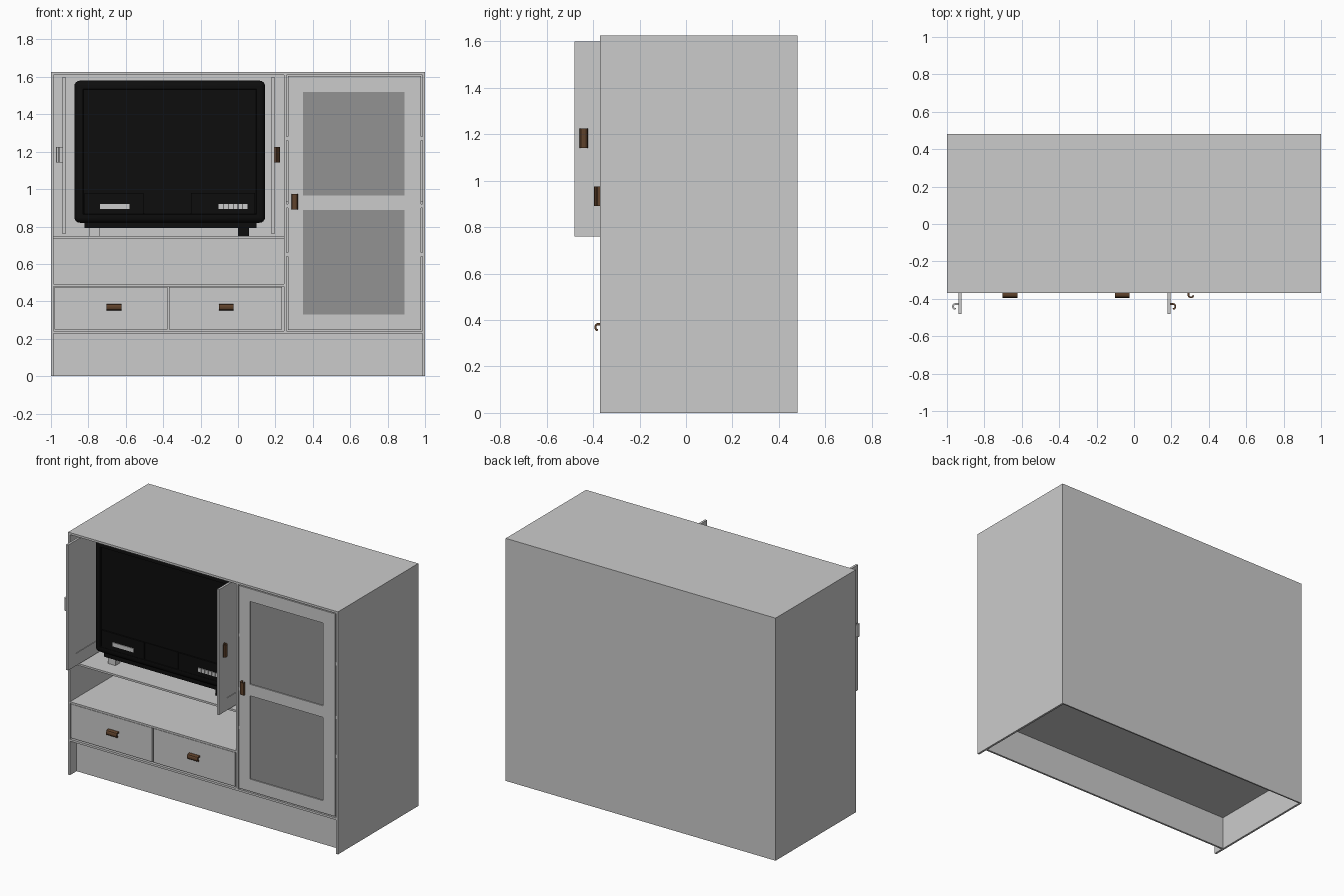
import bpy, bmesh, math
from mathutils import Vector

if "Cube" in bpy.data.objects:
    bpy.data.objects.remove(bpy.data.objects["Cube"])


def material(name, rgb):
    m = bpy.data.materials.new(name)
    m.diffuse_color = (*rgb, 1)
    m.use_nodes = True
    m.node_tree.nodes["Principled BSDF"].inputs["Base Color"].default_value = m.diffuse_color
    return m


GREY = material("cabinet grey", (0.6, 0.6, 0.6))
GLASS = material("dark glass grey", (0.29, 0.29, 0.29))
BLACK = material("set black", (0.004, 0.004, 0.004))
BROWN = material("handle brown", (0.115, 0.055, 0.025))


def finish(bm, name, mat):
    bmesh.ops.recalc_face_normals(bm, faces=bm.faces)
    me = bpy.data.meshes.new(name)
    bm.to_mesh(me)
    bm.free()
    me.materials.append(mat)
    ob = bpy.data.objects.new(name, me)
    bpy.context.collection.objects.link(ob)
    return ob


def add_box(bm, x0, x1, y0, y1, z0, z1, bevel=0, segments=3):
    verts = bmesh.ops.create_cube(bm, size=1)["verts"]
    for v in verts:
        v.co = Vector(((x0 + x1) / 2 + v.co.x * (x1 - x0),
                       (y0 + y1) / 2 + v.co.y * (y1 - y0),
                       (z0 + z1) / 2 + v.co.z * (z1 - z0)))
    if bevel:
        edges = list({e for v in verts for e in v.link_edges})
        bmesh.ops.bevel(bm, geom=edges, offset=bevel, segments=segments,
                        profile=0.5, affect='EDGES')


def boxes(name, mat, *specs, bevel=0):
    bm = bmesh.new()
    for s in specs:
        add_box(bm, *s, bevel=bevel)
    return finish(bm, name, mat)


F, B, T = -0.37, 0.48, 0.014   # front, back, board thickness

# carcass boards
boxes("left_side", GREY, (-1, -1 + T, F, B, 0, 1.625))
boxes("right_side", GREY, (1 - T, 1, F, B, 0, 1.625))
boxes("top_board", GREY, (-1 + T, 1 - T, F, B, 1.611, 1.625))
boxes("back_panel", GREY, (-1 + T, 1 - T, B - 0.01, B, 0, 1.611))
boxes("bottom_board", GREY, (-1 + T, 1 - T, F, B - 0.01, 0.227, 0.241))
boxes("kick_board", GREY, (-1 + T, 1 - T, -0.30, -0.287, 0, 0.227))
boxes("divider", GREY, (0.246, 0.26, F, B - 0.01, 0.241, 1.611))
boxes("set_shelf", GREY, (-1 + T, 0.246, -0.345, B - 0.01, 0.737, 0.75))
boxes("drawer_top_board", GREY, (-1 + T, 0.246, F, B - 0.01, 0.48, 0.492))
boxes("cupboard_shelf", GREY, (0.26, 1 - T, -0.30, B - 0.01, 0.92, 0.934))

# drawers
for side, x0, x1 in (("left", -0.982, -0.378), ("right", -0.37, 0.236)):
    boxes(side + "_drawer", GREY, (x0, x1, F + 0.002, F + 0.018, 0.25, 0.477),
          (x0 + 0.02, x1 - 0.02, F + 0.018, 0.4, 0.26, 0.45))

# glazed door with three rails
D0, D1 = F + 0.001, F + 0.019
boxes("glass_door_frame", GREY,
      (0.267, 0.347, D0, D1, 0.248, 1.605), (0.89, 0.978, D0, D1, 0.248, 1.605),
      (0.347, 0.89, D0, D1, 1.52, 1.605), (0.347, 0.89, D0, D1, 0.888, 0.965),
      (0.347, 0.89, D0, D1, 0.248, 0.33))
boxes("door_glass", GLASS, (0.34, 0.895, F + 0.008, F + 0.014, 0.32, 1.53))
boxes("door_hinges", GREY, *[(x, x + 0.008, F + 0.004, F + 0.016, z - 0.01, z + 0.01)
                             for x in (0.26, 0.978) for z in (0.65, 0.91, 1.27)])

# folded-back doors with recessed panels
for side, x in (("left", -0.938), ("right", 0.18)):
    a, b = x, x + 0.015
    boxes(side + "_open_door", GREY,
          (a, b, -0.48, -0.396, 0.76, 1.6), (a, b, 0.045, 0.13, 0.76, 1.6),
          (a, b, -0.396, 0.045, 1.518, 1.6), (a, b, -0.396, 0.045, 0.76, 0.842),
          (a + 0.004, b - 0.004, -0.396, 0.045, 0.842, 1.518))

# hooked handles: profile as (distance from surface, distance along surface)
HOOK = [(0, 0.035), (0.015, 0.035), (0.024, 0.031), (0.028, 0.023), (0.029, 0.014),
        (0.026, 0.005), (0.019, 0), (0.012, 0.003), (0.011, 0.009), (0.016, 0.009),
        (0.020, 0.013), (0.020, 0.020), (0.016, 0.025), (0, 0.025)]


def handle(name, mat, origin, out, along, axis, length):
    o, out, along, axis = map(Vector, (origin, out, along, axis))
    bm = bmesh.new()
    vs = [bm.verts.new(o + out * p + along * q - axis * length / 2) for p, q in HOOK]
    f = bm.faces.new(vs)
    ext = bmesh.ops.extrude_face_region(bm, geom=[f])
    for v in ext["geom"]:
        if isinstance(v, bmesh.types.BMVert):
            v.co += axis * length
    finish(bm, name, mat)


for side, x in (("left", -0.663), ("right", -0.063)):
    handle(side + "_drawer_handle", BROWN, (x, F + 0.002, 0.352),
           (0, -0.92, 0), (0, 0, 1), (1, 0, 0), 0.078)
handle("glass_door_handle", BROWN, (0.321, F + 0.001, 0.933),
       (0, -0.92, 0), (-1, 0, 0), (0, 0, 1), 0.083)
handle("left_open_door_handle", GREY, (-0.938, -0.458, 1.183),
       (-1.2, 0, 0), (0, 1, 0), (0, 0, 1), 0.083)
handle("right_open_door_handle", BROWN, (0.195, -0.458, 1.183),
       (1.05, 0, 0), (0, 1, 0), (0, 0, 1), 0.083)

# television shell with a recessed front
bm = bmesh.new()
add_box(bm, -0.875, 0.145, -0.275, 0.02, 0.82, 1.58, bevel=0.03, segments=4)
bm.normal_update()
front = max((f for f in bm.faces if f.normal.y < -0.99), key=lambda f: f.calc_area())
bmesh.ops.inset_individual(bm, faces=[front], thickness=0.022)
bmesh.ops.inset_individual(bm, faces=[front], thickness=0.004, depth=-0.012)
shell = finish(bm, "television_shell", BLACK)

# television back, narrowing rearwards
bm = bmesh.new()
add_box(bm, -0.83, 0.10, 0.0, 0.38, 0.83, 1.54)
for v in bm.verts:
    if v.co.y > 0.2:
        v.co.x = -0.365 + (v.co.x + 0.365) * 0.6
        v.co.z = 0.85 + (v.co.z - 0.83) * 0.7
finish(bm, "television_back", BLACK)

# control panels, base and feet
boxes("control_panels", BLACK,
      (-0.82, -0.505, -0.273, -0.255, 0.845, 0.98),
      (-0.50, -0.255, -0.270, -0.255, 0.845, 0.98),
      (-0.25, 0.09, -0.273, -0.255, 0.845, 0.98))
boxes("television_base", BLACK, (-0.82, 0.10, -0.25, 0.25, 0.793, 0.83))
boxes("left_foot", GREY, (-0.795, -0.74, -0.24, -0.19, 0.75, 0.793))
boxes("right_foot", BLACK, (0.0, 0.06, -0.24, -0.19, 0.75, 0.793))
boxes("rear_feet", BLACK, (-0.795, -0.74, 0.18, 0.23, 0.75, 0.793),
      (0.0, 0.06, 0.18, 0.23, 0.75, 0.793))

# light strip and row of buttons
boxes("light_strip", GREY, (-0.737, -0.58, -0.278, -0.272, 0.895, 0.921))
boxes("buttons", GREY, *[(-0.103 + i * 0.0262, -0.103 + i * 0.0262 + 0.023,
                          -0.278, -0.272, 0.895, 0.921) for i in range(6)])

# smooth the rounded shell only
bpy.ops.object.select_all(action='DESELECT')
shell.select_set(True)
bpy.context.view_layer.objects.active = shell
bpy.ops.object.shade_smooth_by_angle(angle=math.radians(35))
